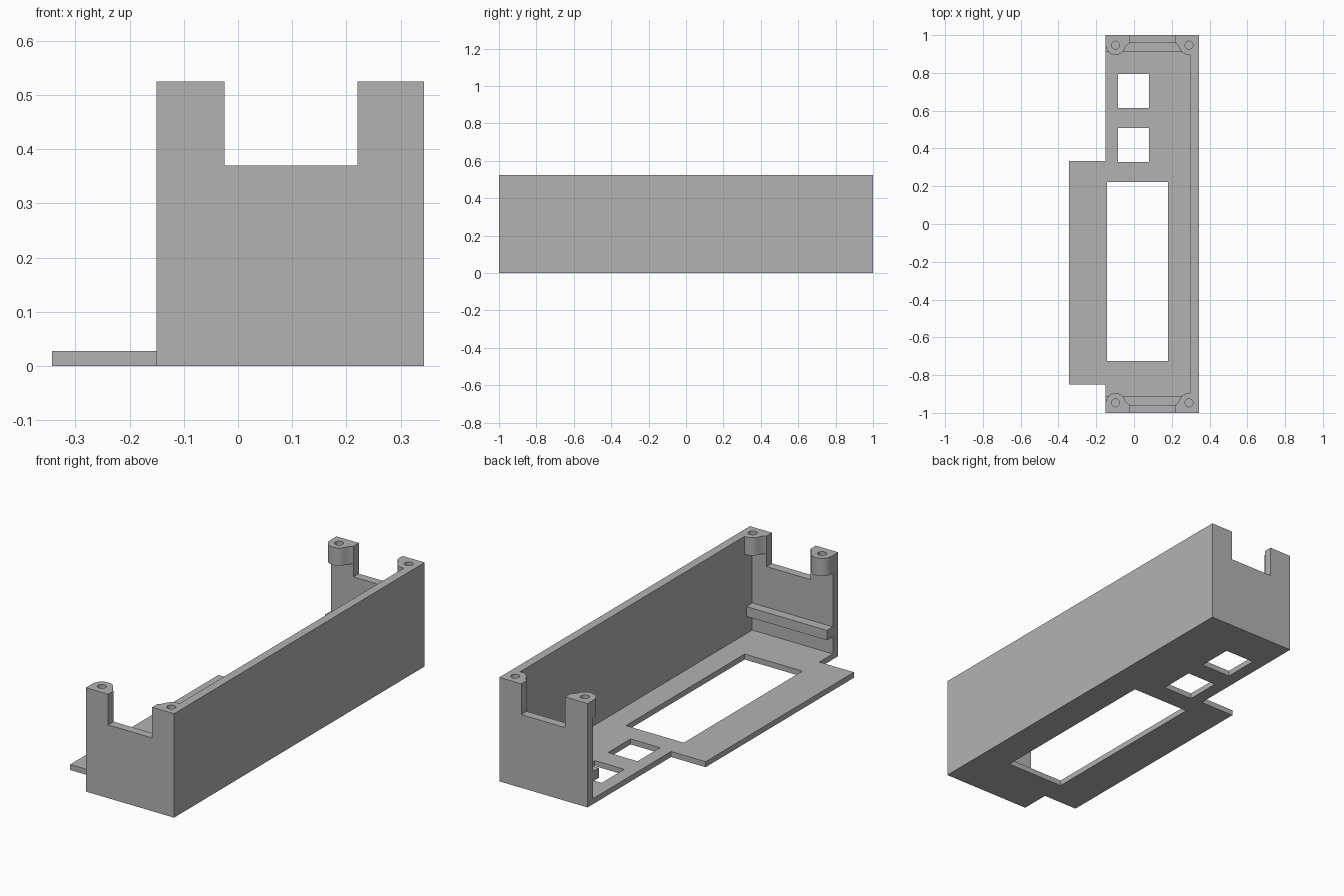
import bpy
import bmesh
from math import cos, sin, pi, radians

default = bpy.data.objects.get("Cube")
if default:
    bpy.data.objects.remove(default, do_unlink=True)

# Main sizes
X0, X1 = -0.15, 0.343        # body sides
WALL, FLOOR, TOP = 0.043, 0.028, 0.525
INNER = 1 - WALL             # inner face of the end walls
NOTCH = (-0.025, 0.22)       # opening in the end walls

grey = bpy.data.materials.new("plain grey")
grey.use_nodes = True
colour = (0.45, 0.45, 0.45, 1)
grey.diffuse_color = colour
grey.node_tree.nodes["Principled BSDF"].inputs["Base Color"].default_value = colour


def prism(name, outline, z0, z1):
    """Extrude a flat outline from z0 to z1."""
    bm = bmesh.new()
    face = bm.faces.new([bm.verts.new((x, y, z0)) for x, y in outline])
    up = bmesh.ops.extrude_face_region(bm, geom=[face])["geom"]
    verts = [v for v in up if isinstance(v, bmesh.types.BMVert)]
    bmesh.ops.translate(bm, verts=verts, vec=(0, 0, z1 - z0))
    bmesh.ops.recalc_face_normals(bm, faces=bm.faces)
    mesh = bpy.data.meshes.new(name)
    bm.to_mesh(mesh)
    bm.free()
    mesh.materials.append(grey)
    obj = bpy.data.objects.new(name, mesh)
    bpy.context.collection.objects.link(obj)
    return obj


def box(name, x, y, z):
    return prism(name, [(x[0], y[0]), (x[1], y[0]), (x[1], y[1]), (x[0], y[1])], *z)


def arc(cx, cy, r, a0, a1, n):
    angles = [radians(a0 + (a1 - a0) * i / n) for i in range(n + 1)]
    return [(cx + r * cos(a), cy + r * sin(a)) for a in angles]


def combine(body, part, operation):
    """Join or cut a part, then remove the helper."""
    part.hide_render = True
    mod = body.modifiers.new(part.name, 'BOOLEAN')
    mod.operation, mod.solver, mod.object = operation, 'EXACT', part
    bpy.context.view_layer.objects.active = body
    bpy.ops.object.modifier_apply(modifier=mod.name)
    bpy.data.objects.remove(part, do_unlink=True)


# Tray: floor, one long wall and two end walls
tray = box("tray", (X0, X1), (-1, 1), (0, TOP))
combine(tray, box("cavity", (-0.5, X1 - WALL), (-INNER, INNER), (FLOOR, 1)), 'DIFFERENCE')

# Side tab of the floor
combine(tray, box("side_tab", (-X1, -0.146), (-0.85, 0.333), (0, FLOOR)), 'UNION')

# Inner rails and screw bosses at both ends
HOLES, HY, R = (-0.098, 0.291), 0.947, 0.052
for s in (-1, 1):
    y = sorted((s * 0.91, s * 0.98))
    combine(tray, box("rail", (X0, 0.32), y, (0.115, 0.165)), 'UNION')

    outer = ([(X0, 0.98)] + arc(HOLES[0], HY, R, 180, 340, 16)
             + [(-0.037, INNER - 0.01), (NOTCH[0], INNER), (NOTCH[0], 0.98)])
    inner = ([(NOTCH[1], 0.98), (NOTCH[1], INNER), (0.232, INNER - 0.01)]
             + arc(HOLES[1], HY, R, 200, 270, 8) + [(0.32, HY - R), (0.32, 0.98)])
    for outline in (outer, inner):
        part = prism("boss", [(px, s * py) for px, py in outline], 0.435, TOP)
        combine(tray, part, 'UNION')

# Notches in the end walls
combine(tray, box("notch", NOTCH, (-1.1, 1.1), (0.37, 1)), 'DIFFERENCE')

# Screw holes
for s in (-1, 1):
    for hx in HOLES:
        hole = prism("screw_hole", arc(hx, s * HY, 0.021, 0, 345, 23), 0.445, 0.6)
        combine(tray, hole, 'DIFFERENCE')

# Floor openings: one large window and two small ones
for x, y in (((-0.143, 0.18), (-0.725, 0.222)),
             ((-0.085, 0.08), (0.328, 0.508)),
             ((-0.085, 0.08), (0.614, 0.794))):
    combine(tray, box("floor_window", x, y, (-0.1, 0.1)), 'DIFFERENCE')

# Smooth the round bosses, keep the flat edges sharp
bpy.ops.object.select_all(action='DESELECT')
tray.select_set(True)
bpy.context.view_layer.objects.active = tray
bpy.ops.object.shade_smooth_by_angle(angle=pi / 6)
